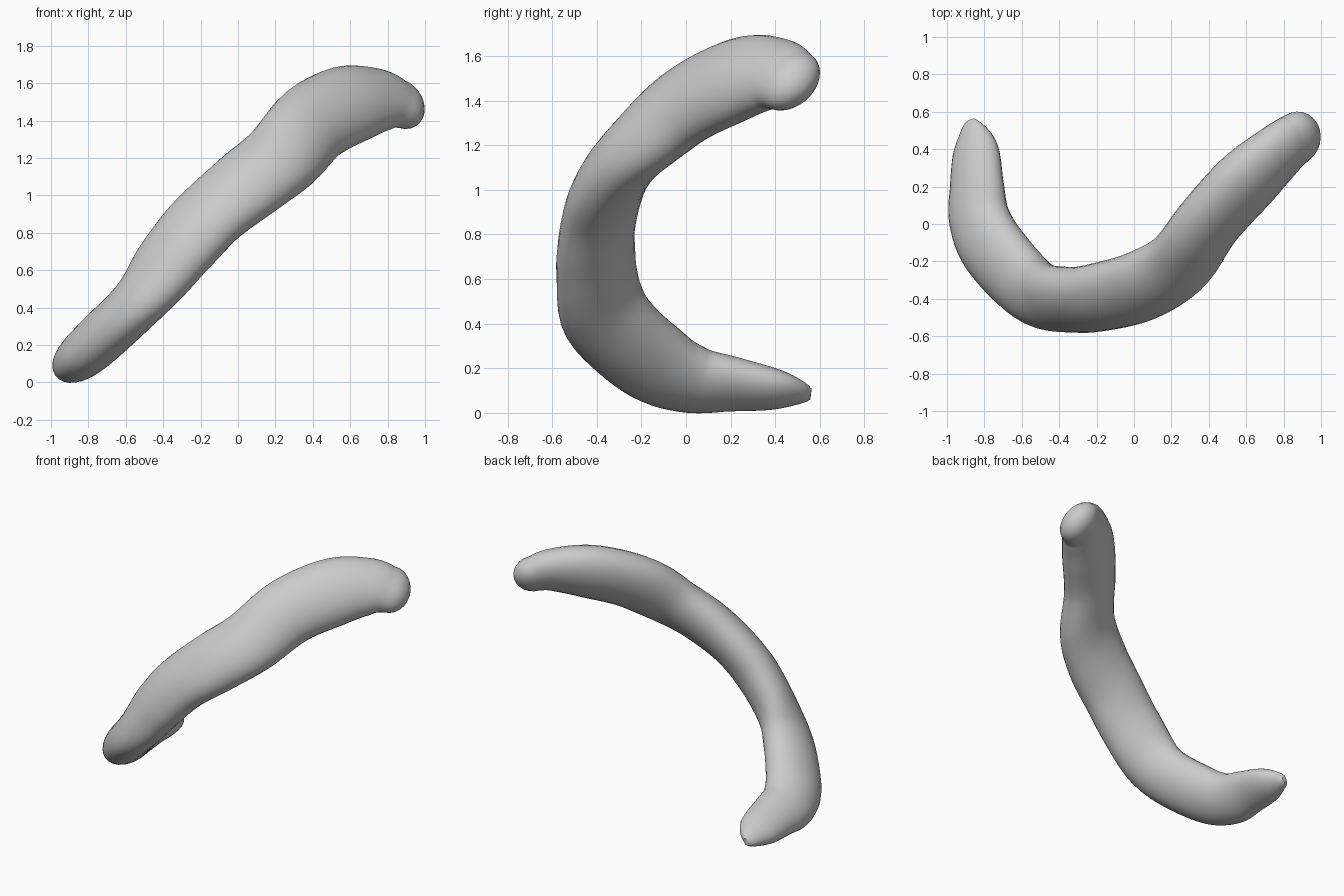
import bpy, bmesh, math
from mathutils import Vector

cube = bpy.data.objects.get("Cube")
if cube:
    bpy.data.objects.remove(cube)

# Plain grey skin
grey = bpy.data.materials.new("grey")
grey.use_nodes = True
colour = (0.6, 0.6, 0.6, 1)
grey.diffuse_color = colour
grey.node_tree.nodes["Principled BSDF"].inputs["Base Color"].default_value = colour

# Centre line: x, y, z, half width sideways, half thickness
PATH = [
    (-.86, .56, .085, .015, .025), (-.86, .52, .09, .06, .05),
    (-.845, .4, .105, .12, .092), (-.84, .2, .13, .145, .125),
    (-.825, .02, .152, .165, .152), (-.74, -.15, .23, .18, .165),
    (-.53, -.36, .435, .175, .17), (-.33, -.405, .69, .175, .185),
    (-.15, -.385, .89, .185, .18), (.05, -.325, 1.055, .19, .185),
    (.24, -.205, 1.205, .185, .185), (.4, .01, 1.385, .175, .2),
    (.6, .23, 1.49, .175, .2), (.77, .385, 1.515, .15, .165),
    (.87, .46, 1.49, .135, .135),
]
SIDES, STEPS, CAP = 28, 6, 6
LEAN = math.radians(21)   # skews each oval towards one diagonal


def spline(a, b, c, d, t):
    """Smooth value between b and c."""
    return .5 * (2*b + (c - a)*t + (2*a - 5*b + 4*c - d)*t*t + (3*b - a - 3*c + d)*t**3)


# Smoothly resampled centre line
stations = []
for i in range(len(PATH) - 1):
    near = [PATH[min(max(i + k, 0), len(PATH) - 1)] for k in (-1, 0, 1, 2)]
    for s in range(STEPS):
        stations.append([spline(*v, s / STEPS) for v in zip(*near)])
stations.append(list(PATH[-1]))

# Rounded head beyond the last station
end = stations[-1]
heading = (Vector(end[:3]) - Vector(stations[-4][:3])).normalized()
radius = end[3]
for k in range(1, CAP + 1):
    a = math.pi / 2 * k / (CAP + .3)
    p = Vector(end[:3]) + heading * radius * math.sin(a)
    stations.append([*p, radius * math.cos(a), radius * math.cos(a)])

# Loft skewed oval rings along the line
bm = bmesh.new()
rings = []
for i, (x, y, z, wide, thick) in enumerate(stations):
    before = Vector(stations[max(i - 1, 0)][:3])
    after = Vector(stations[min(i + 1, len(stations) - 1)][:3])
    along = (after - before).normalized()
    side = along.cross(Vector((0, 0, 1))).normalized()
    up = side.cross(along)
    angles = [math.tau * k / SIDES for k in range(SIDES)]
    rings.append([bm.verts.new(Vector((x, y, z)) + side * wide * math.cos(a)
                               + up * thick * math.sin(a - LEAN)) for a in angles])
for lower, upper in zip(rings, rings[1:]):
    for k in range(SIDES):
        j = (k + 1) % SIDES
        bm.faces.new((lower[k], lower[j], upper[j], upper[k]))
bm.faces.new(rings[0])
bm.faces.new(rings[-1])
bmesh.ops.recalc_face_normals(bm, faces=bm.faces)

mesh = bpy.data.meshes.new("curved_body")
bm.to_mesh(mesh)
bm.free()
mesh.materials.append(grey)
body = bpy.data.objects.new("curved_body", mesh)
bpy.context.collection.objects.link(body)
bpy.context.view_layer.objects.active = body
body.select_set(True)
bpy.ops.object.shade_smooth_by_angle(angle=math.radians(40))
